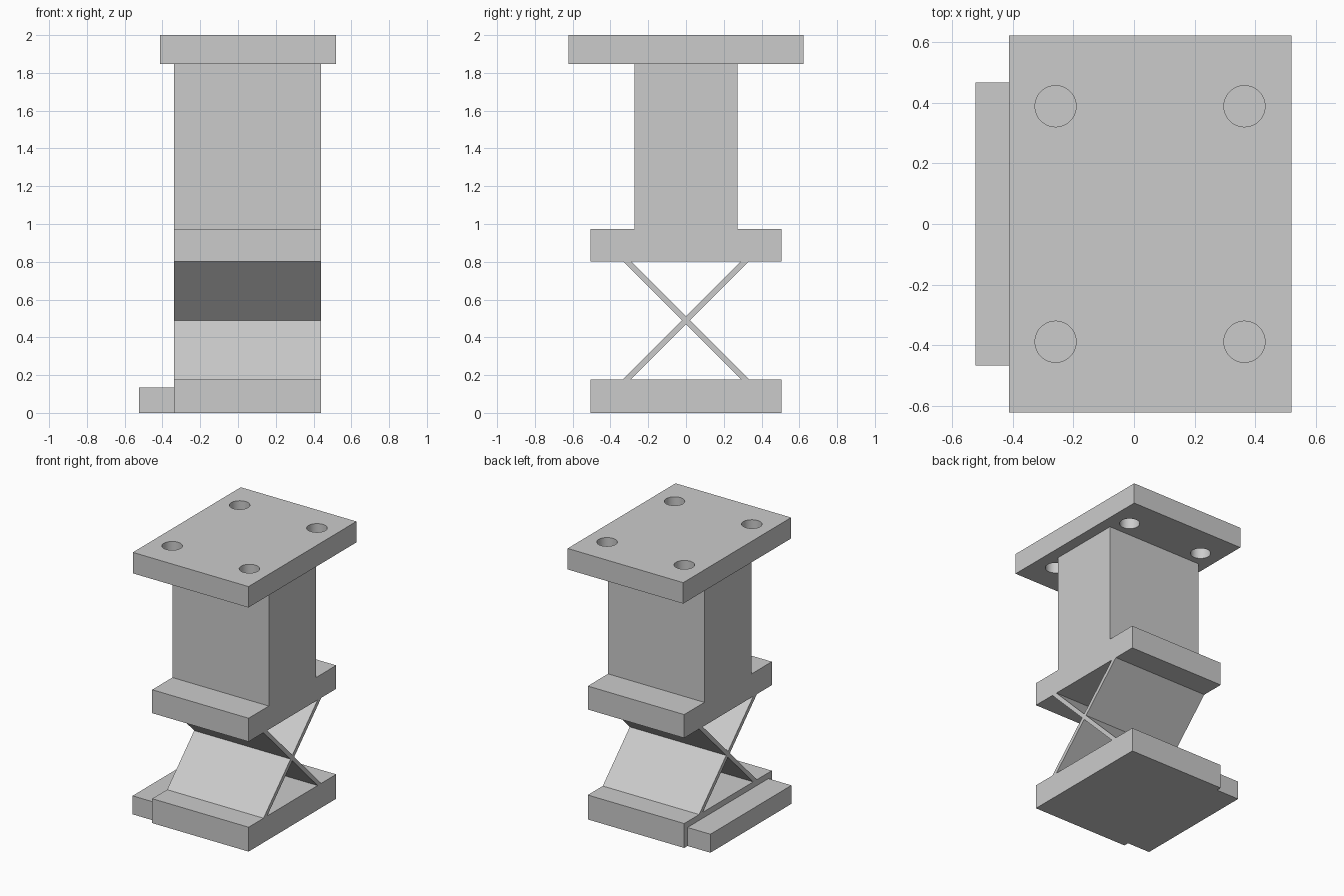
import bpy, math

if "Cube" in bpy.data.objects:
    bpy.data.objects.remove(bpy.data.objects["Cube"], do_unlink=True)

# Single plain grey
grey = bpy.data.materials.new("light_grey")
grey.use_nodes = True
colour = (0.6, 0.6, 0.6, 1)
grey.diffuse_color = colour
grey.node_tree.nodes["Principled BSDF"].inputs["Base Color"].default_value = colour


def box(name, x, y, z):
    """Box from (min, max) pairs on each axis."""
    bpy.ops.mesh.primitive_cube_add(size=1, location=[sum(r) / 2 for r in (x, y, z)])
    ob = bpy.context.object
    ob.name = name
    ob.scale = [r[1] - r[0] for r in (x, y, z)]
    bpy.ops.object.transform_apply(location=False, rotation=False, scale=True)
    ob.data.materials.append(grey)
    return ob


def prism(name, outline, x):
    """Outline in the y-z plane, extruded along x."""
    n = len(outline)
    verts = [(px, y, z) for px in x for y, z in outline]
    faces = [tuple(reversed(range(n))), tuple(range(n, 2 * n))]
    faces += [(i, (i + 1) % n, n + (i + 1) % n, n + i) for i in range(n)]
    mesh = bpy.data.meshes.new(name)
    mesh.from_pydata(verts, [], faces)
    mesh.materials.append(grey)
    ob = bpy.data.objects.new(name, mesh)
    bpy.context.collection.objects.link(ob)
    return ob


body_x = (-0.339, 0.439)
base_top, flange_bottom, flange_top, plate_bottom = 0.178, 0.802, 0.973, 1.847

# Base with its low side bar
box("base_block", body_x, (-0.505, 0.505), (0, base_top))
box("side_bar", (-0.524, body_x[0]), (-0.467, 0.467), (0, 0.135))

# Crossed thin leaves, one outline so the crossing is clean
mid, h, t = (base_top + flange_bottom) / 2, (flange_bottom - base_top) / 2, 0.021
cross = [(-h - t, mid - h), (-h + t, mid - h), (0, mid - t), (h - t, mid - h),
         (h + t, mid - h), (t, mid), (h + t, mid + h), (h - t, mid + h),
         (0, mid + t), (-h + t, mid + h), (-h - t, mid + h), (-t, mid)]
prism("crossed_leaves", cross, body_x)

# Flange and column as one inverted T
w, c = 0.505, 0.272
prism("flanged_column", [(-w, flange_bottom), (w, flange_bottom), (w, flange_top),
                         (c, flange_top), (c, plate_bottom), (-c, plate_bottom),
                         (-c, flange_top), (-w, flange_top)], body_x)

# Top plate with four bolt holes
plate = box("top_plate", (-0.413, 0.52), (-0.622, 0.622), (plate_bottom, 2))
for x in (-0.259, 0.365):
    for y in (-0.389, 0.389):
        bpy.ops.mesh.primitive_cylinder_add(vertices=48, radius=0.068, depth=0.5,
                                            location=(x, y, 1.92))
        cutter = bpy.context.object
        cutter.data.materials.append(grey)
        cut = plate.modifiers.new("bolt_hole", 'BOOLEAN')
        cut.operation = 'DIFFERENCE'
        cut.solver = 'EXACT'
        cut.object = cutter
        bpy.ops.object.select_all(action='DESELECT')
        plate.select_set(True)
        bpy.context.view_layer.objects.active = plate
        bpy.ops.object.modifier_apply(modifier=cut.name)
        bpy.data.objects.remove(cutter, do_unlink=True)
bpy.ops.object.shade_smooth_by_angle(angle=math.radians(30))
